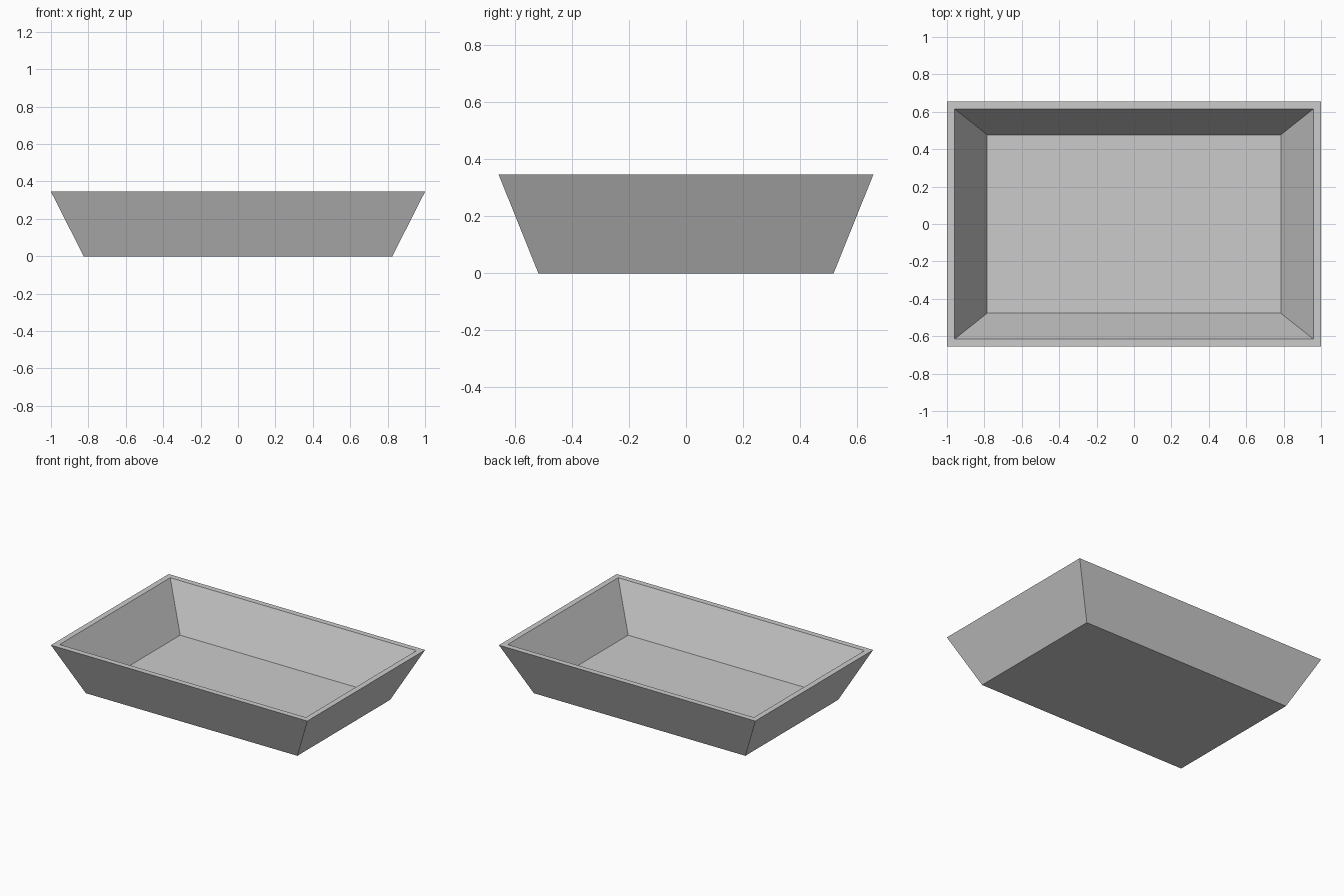
import bpy
import bmesh

cube = bpy.data.objects.get("Cube")
if cube:
    bpy.data.objects.remove(cube, do_unlink=True)

HEIGHT = 0.345
FLOOR = 0.04

# Plain grey material
grey = bpy.data.materials.new("plain grey")
grey.use_nodes = True
colour = (0.6, 0.6, 0.6, 1)
grey.diffuse_color = colour
grey.node_tree.nodes["Principled BSDF"].inputs["Base Color"].default_value = colour

bm = bmesh.new()


def ring(half_x, half_y, z):
    """Rectangle of four vertices centred on the z axis."""
    corners = ((-1, -1), (1, -1), (1, 1), (-1, 1))
    return [bm.verts.new((sx * half_x, sy * half_y, z)) for sx, sy in corners]


# Outer base, outer rim, inner rim, inner floor
rings = [
    ring(0.825, 0.517, 0),
    ring(1.0, 0.656, HEIGHT),
    ring(0.96, 0.616, HEIGHT),
    ring(0.785, 0.477, FLOOR),
]

# Sloping walls and flat rim between neighbouring rings
for low, high in zip(rings, rings[1:]):
    for i in range(4):
        j = (i + 1) % 4
        bm.faces.new((low[i], low[j], high[j], high[i]))

# Underside and inner floor
bm.faces.new(rings[0][::-1])
bm.faces.new(rings[-1])
bmesh.ops.recalc_face_normals(bm, faces=bm.faces)

mesh = bpy.data.meshes.new("tray")
bm.to_mesh(mesh)
bm.free()
mesh.materials.append(grey)
tray = bpy.data.objects.new("tray", mesh)
bpy.context.collection.objects.link(tray)
